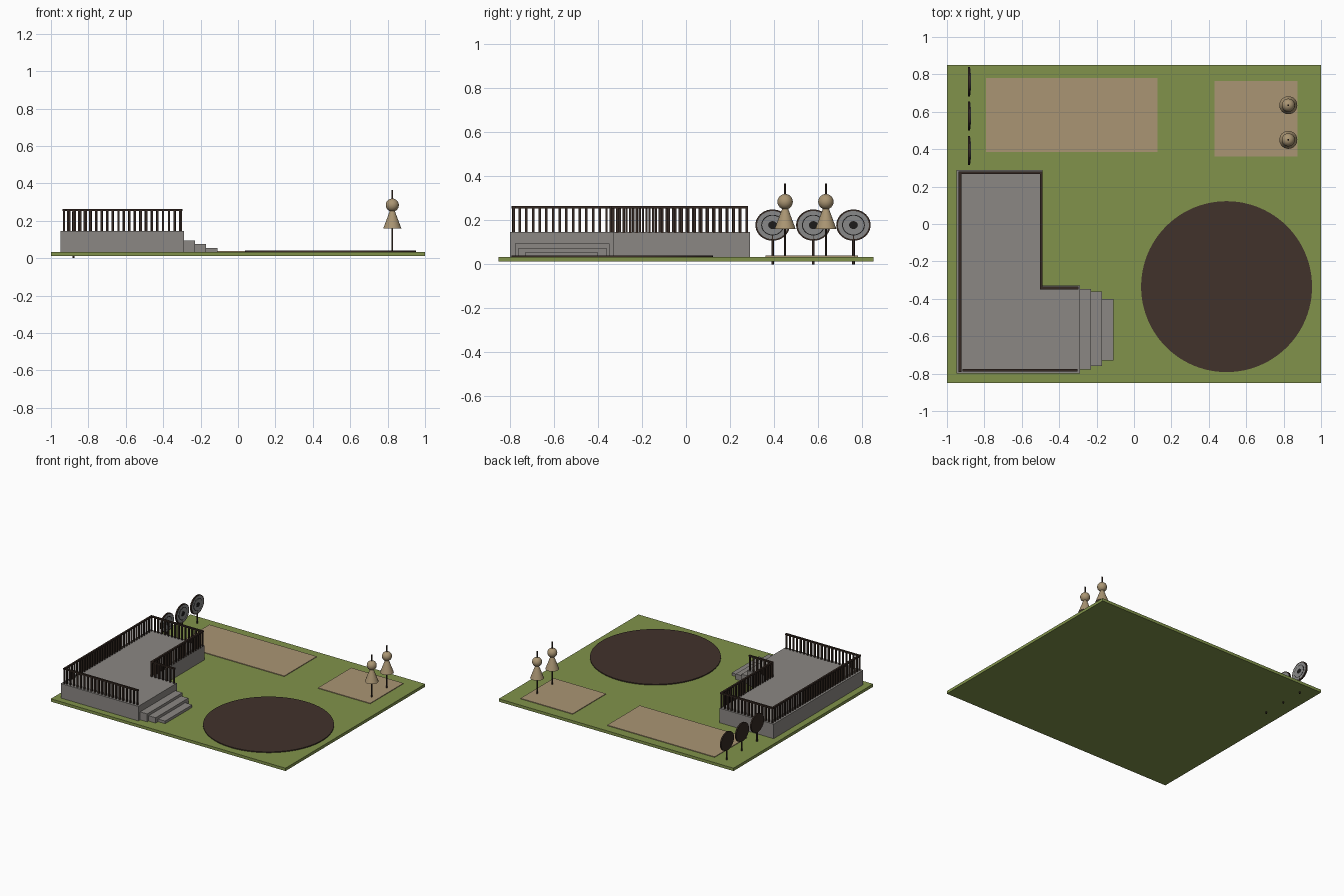
import bpy, bmesh, math
from mathutils import Matrix, Vector

if "Cube" in bpy.data.objects:
    bpy.data.objects.remove(bpy.data.objects["Cube"])


def material(name, rgb):
    m = bpy.data.materials.new(name)
    m.diffuse_color = (*rgb, 1)
    m.use_nodes = True
    m.node_tree.nodes["Principled BSDF"].inputs["Base Color"].default_value = m.diffuse_color
    return m


GRASS = material("grass_green", (0.22, 0.29, 0.07))
STONE = material("stone_grey", (0.26, 0.245, 0.23))
SAND = material("sand_tan", (0.40, 0.30, 0.175))
EARTH = material("earth_brown", (0.053, 0.032, 0.024))
WOOD = material("dark_wood", (0.035, 0.022, 0.016))
STRAW = material("straw", (0.40, 0.30, 0.17))
RING = material("ring_grey", (0.25, 0.25, 0.25))
BLACK = material("black", (0.012, 0.011, 0.011))


def finish(bm, name, mat, smooth=False):
    bmesh.ops.recalc_face_normals(bm, faces=bm.faces)
    me = bpy.data.meshes.new(name)
    bm.to_mesh(me)
    bm.free()
    me.materials.append(mat)
    ob = bpy.data.objects.new(name, me)
    bpy.context.collection.objects.link(ob)
    if smooth:
        bpy.context.view_layer.objects.active = ob
        ob.select_set(True)
        bpy.ops.object.shade_smooth_by_angle()
        ob.select_set(False)
    return ob


def add_box(bm, x0, x1, y0, y1, z0, z1):
    mat = Matrix.Translation(((x0 + x1) / 2, (y0 + y1) / 2, (z0 + z1) / 2))
    bmesh.ops.create_cube(bm, size=1, matrix=mat @ Matrix.Diagonal((x1 - x0, y1 - y0, z1 - z0, 1)))


def box(name, mat, *dims):
    bm = bmesh.new()
    add_box(bm, *dims)
    return finish(bm, name, mat)


def cone(name, mat, x, y, z0, z1, r0, r1, seg=32):
    bm = bmesh.new()
    bmesh.ops.create_cone(bm, cap_ends=True, segments=seg, radius1=r0, radius2=r1, depth=z1 - z0,
                          matrix=Matrix.Translation((x, y, (z0 + z1) / 2)))
    return finish(bm, name, mat, True)


# Ground and flat patches
G = 0.034
box("lawn", GRASS, -1, 1, -0.85, 0.85, 0.012, G)
box("long_sand_patch", SAND, -0.79, 0.125, 0.385, 0.78, G - 0.005, 0.039)
box("small_sand_patch", SAND, 0.43, 0.875, 0.36, 0.765, G - 0.005, 0.039)
cone("round_arena", EARTH, 0.495, -0.335, G - 0.005, 0.041, 0.457, 0.457, 96)

# L-shaped stone platform
TOP = 0.146
outline = [(-0.95, -0.80), (-0.29, -0.80), (-0.29, -0.33), (-0.49, -0.33), (-0.49, 0.29), (-0.95, 0.29)]
bm = bmesh.new()
face = bm.faces.new([bm.verts.new((x, y, G - 0.005)) for x, y in outline])
ext = bmesh.ops.extrude_face_region(bm, geom=[face], use_keep_orig=True)
bmesh.ops.translate(bm, vec=(0, 0, TOP - G + 0.005),
                    verts=[v for v in ext["geom"] if isinstance(v, bmesh.types.BMVert)])
finish(bm, "platform", STONE)

# Steps
for i, (x1, y0, y1, z1) in enumerate([(-0.23, -0.777, -0.348, 0.095), (-0.17, -0.76, -0.362, 0.075),
                                      (-0.11, -0.73, -0.40, 0.054)]):
    box(f"step_{i + 1}", STONE, x1 - 0.062, x1, y0, y1, G - 0.005, z1)

# Railings: evenly spaced balusters under a slim handrail
runs = {"left": ((-0.93, -0.785), (-0.93, 0.275)),
        "back": ((-0.93, 0.275), (-0.495, 0.275)),
        "inner": ((-0.495, 0.275), (-0.495, -0.342)),
        "return": ((-0.495, -0.342), (-0.305, -0.342)),
        "front": ((-0.91, -0.782), (-0.31, -0.782))}
for name, (a, b) in runs.items():
    a, b = Vector(a), Vector(b)
    bm = bmesh.new()
    n = round((b - a).length / 0.03)
    w = 0.0055
    for i in range(n + 1):
        p = a.lerp(b, i / n)
        add_box(bm, p.x - w, p.x + w, p.y - w, p.y + w, TOP - 0.004, 0.257)
    h = 0.007
    add_box(bm, min(a.x, b.x) - h, max(a.x, b.x) + h, min(a.y, b.y) - h, max(a.y, b.y) + h, 0.253, 0.264)
    finish(bm, f"{name}_railing", WOOD)

# Training dummies
for i, y in enumerate((0.45, 0.635)):
    x = 0.825
    cone(f"dummy_pole_{i + 1}", WOOD, x, y, G - 0.005, 0.366, 0.005, 0.005, 12)
    cone(f"dummy_body_{i + 1}", STRAW, x, y, 0.16, 0.262, 0.048, 0.010)
    bm = bmesh.new()
    bmesh.ops.create_uvsphere(bm, u_segments=32, v_segments=16, radius=0.035,
                              matrix=Matrix.Translation((x, y, 0.284)))
    finish(bm, f"dummy_head_{i + 1}", STRAW, True)


def target_disc(name, mat, y, x0, x1, r):
    # disc facing +x, slightly wider than tall
    bm = bmesh.new()
    m = (Matrix.Translation(((x0 + x1) / 2, y, 0.178)) @ Matrix.Diagonal((1, 1.1, 1, 1))
         @ Matrix.Rotation(math.pi / 2, 4, 'Y'))
    bmesh.ops.create_cone(bm, cap_ends=True, segments=40, radius1=r, radius2=r, depth=x1 - x0, matrix=m)
    finish(bm, name, mat, True)


# Round targets on posts, ringed face towards +x
for i, y in enumerate((0.393, 0.578, 0.76)):
    cone(f"target_post_{i + 1}", WOOD, -0.88, y, 0.0, 0.178, 0.006, 0.006, 12)
    target_disc(f"target_back_{i + 1}", WOOD, y, -0.887, -0.876, 0.071)
    for j, r in enumerate((0.064, 0.047, 0.043, 0.018)):
        target_disc(f"target_ring_{i + 1}_{j + 1}", BLACK if j % 2 else RING, y,
                    -0.880, -0.8745 + j * 0.001, r)
